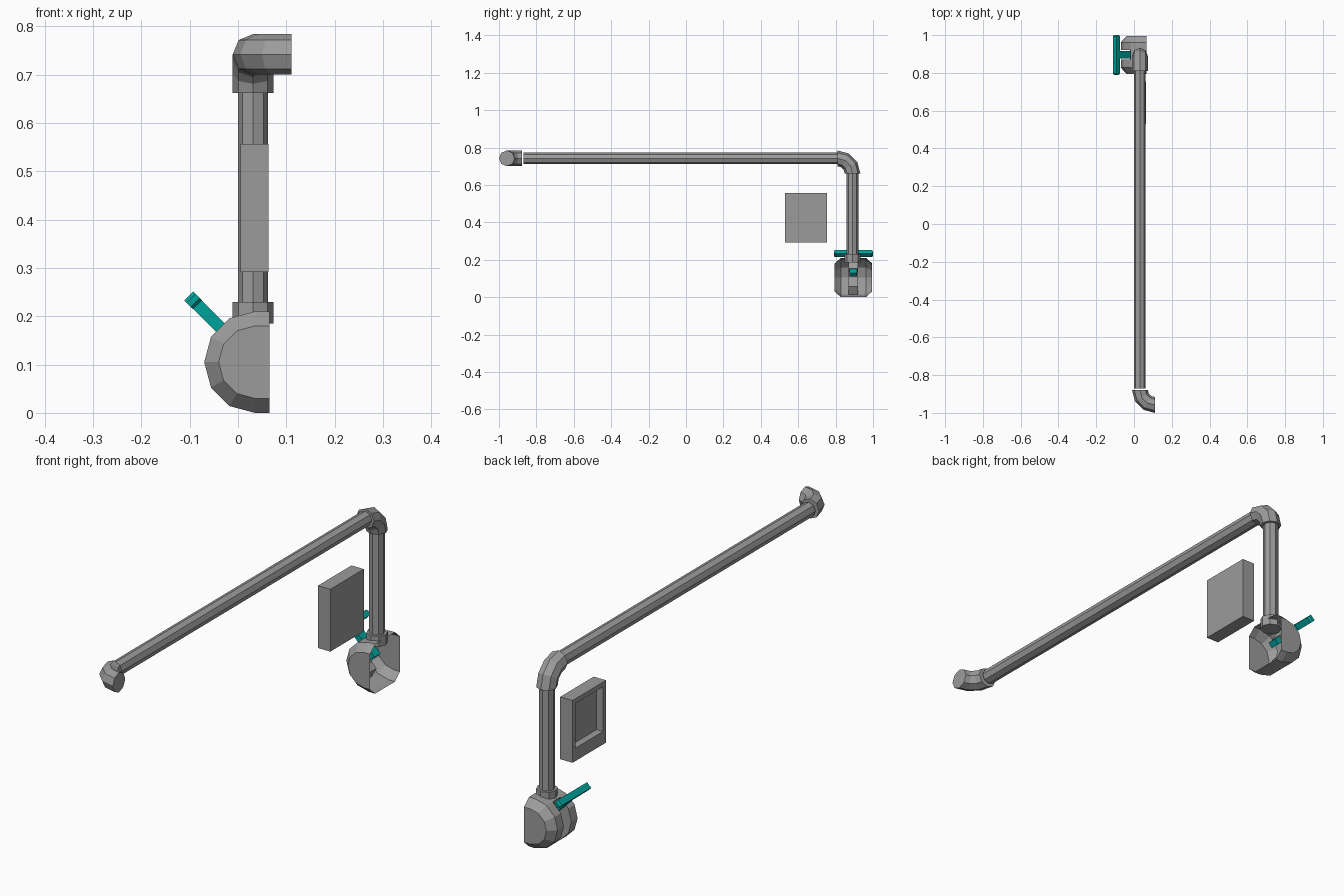
import bpy, bmesh
from math import cos, sin, pi, radians, sqrt
from mathutils import Vector as V

cube = bpy.data.objects.get("Cube")
if cube:
    bpy.data.objects.remove(cube)


def material(name, rgb):
    m = bpy.data.materials.new(name)
    m.use_nodes = True
    m.diffuse_color = (*rgb, 1)
    m.node_tree.nodes["Principled BSDF"].inputs["Base Color"].default_value = (*rgb, 1)
    return m


GREY = material("grey metal", (0.33, 0.33, 0.33))
TEAL = material("teal handle", (0.0, 0.36, 0.33))
X, Y, Z = V((1, 0, 0)), V((0, 1, 0)), V((0, 0, 1))
PX, PY, PZ = 0.031, 0.89, 0.742      # pipe centre lines
PIPE, JOINT, BEND = 0.031, 0.042, 0.08


def finish(name, bm, mat):
    bmesh.ops.remove_doubles(bm, verts=bm.verts, dist=1e-5)
    bmesh.ops.recalc_face_normals(bm, faces=bm.faces)
    me = bpy.data.meshes.new(name)
    bm.to_mesh(me)
    bm.free()
    me.materials.append(mat)
    ob = bpy.data.objects.new(name, me)
    bpy.context.collection.objects.link(ob)
    return ob


def face(bm, pts):
    return bm.faces.new([bm.verts.new(p) for p in pts])


def loft(name, rings, mat):
    """Closed rings joined in order, with both ends capped."""
    bm = bmesh.new()
    n = len(rings[0])
    for a, b in zip(rings, rings[1:]):
        for i in range(n):
            j = (i + 1) % n
            face(bm, (a[i], a[j], b[j], b[i]))
    face(bm, rings[0])
    face(bm, rings[-1])
    return finish(name, bm, mat)


def ring(centre, a, b, r):
    return [centre + r * (a * cos(k * pi / 4) + b * sin(k * pi / 4)) for k in range(8)]


def elbow(name, pivot, start, end, normal):
    rings = []
    for k in range(4):
        t = k * pi / 6
        out = start * cos(t) + end * sin(t)
        rings.append(ring(pivot + out * BEND, out, normal, JOINT))
    loft(name, rings, GREY)


# Pipes, elbows and collar
loft("long_pipe", [ring(V((PX, y, PZ)), X, Z, PIPE) for y in (-0.87, 0.82)], GREY)
loft("down_pipe", [ring(V((PX, PY, z)), X, Y, PIPE) for z in (0.2, 0.67)], GREY)
loft("drum_collar", [ring(V((PX, PY, z)), X, Y, JOINT) for z in (0.185, 0.23)], GREY)
elbow("rear_elbow", V((PX, PY - BEND, PZ - BEND)), Z, Y, X)
elbow("front_elbow", V((PX + BEND, BEND + JOINT - 1, PZ)), -X, -Y, Z)

# Half drum: shell open towards +x, with a slot around its curved side
CX, CZ, DY = 0.035, 0.105, 0.895
OPEN_X = 0.065
R_CAP, R_OUT, R_SLOT = 0.075, 0.105, 0.055


def arch(y, r):
    pts = [V((CX - r * sin(t), y, CZ + r * cos(t))) for t in (radians(30 * k) for k in range(7))]
    return [V((OPEN_X, y, CZ + r))] + pts + [V((OPEN_X, y, CZ - r))]


bm = bmesh.new()
stations = [(-0.1, R_CAP), (-0.067, R_OUT), (-0.025, R_OUT),
            (0.025, R_OUT), (0.067, R_OUT), (0.1, R_CAP)]
arches = [arch(DY + y, r) for y, r in stations]
slot = [arch(DY + y, R_SLOT) for y in (-0.025, 0.025)]
first, last = 2, 6                    # slot limits along the arch
for s, (a, b) in enumerate(zip(arches, arches[1:])):
    for i in range(len(a) - 1):
        if s == 2 and first <= i < last:
            c, d = slot
            face(bm, (c[i], c[i + 1], d[i + 1], d[i]))
            face(bm, (a[i], a[i + 1], c[i + 1], c[i]))
            face(bm, (b[i], b[i + 1], d[i + 1], d[i]))
        else:
            face(bm, (a[i], a[i + 1], b[i + 1], b[i]))
for i in (first, last):
    face(bm, (arches[2][i], arches[3][i], slot[1][i], slot[0][i]))
face(bm, arches[0])
face(bm, arches[-1])
finish("valve_drum", bm, GREY)

# Handle: slanted stem through the slot and a crossbar with tapered ends
U = V((-1, 0, 1)) / sqrt(2)
W = V((1, 0, 1)) / sqrt(2)
HUB = V((CX, DY, CZ))


def slab(name, outline, half):
    """Outline of (y, distance along the stem), given thickness."""
    loft(name, [[HUB + Y * y + U * u + W * w for y, u in outline] for w in (-half, half)], TEAL)


slab("handle_stem", [(-0.02, 0.02), (0.02, 0.02), (0.02, 0.17), (-0.02, 0.17)], 0.0125)
side = [(0.098, 0.168), (0.105, 0.175), (0.105, 0.187), (0.098, 0.194)]
slab("handle_crossbar", side + [(-y, u) for y, u in reversed(side)], 0.0135)


# Panel box with a recess on its -x face
def rect(x, y0, y1, z0, z1):
    return [V((x, y0, z0)), V((x, y1, z0)), V((x, y1, z1)), V((x, y0, z1))]


outer = (0.53, 0.755, 0.292, 0.557)
inner = (0.55, 0.735, 0.347, 0.537)
loft("panel_box", [rect(0.063, *outer), rect(0.005, *outer),
                   rect(0.005, *inner), rect(0.035, *inner)], GREY)
